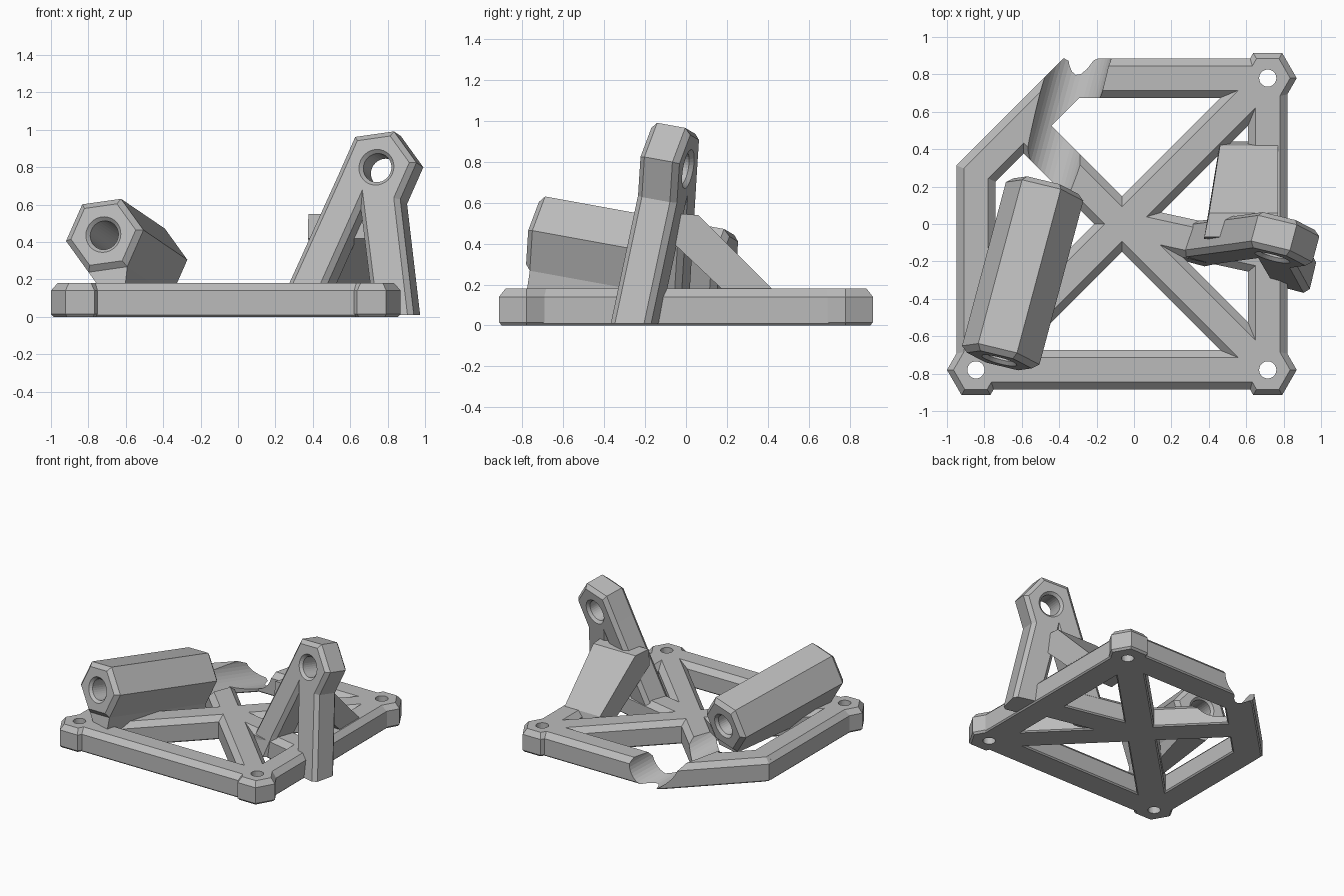
import bpy, bmesh, math
from mathutils import Vector, Matrix

cube = bpy.data.objects.get("Cube")
if cube:
    bpy.data.objects.remove(cube, do_unlink=True)

grey = bpy.data.materials.new("plain_grey")
grey.use_nodes = True
grey.diffuse_color = (0.5, 0.5, 0.5, 1)
grey.node_tree.nodes["Principled BSDF"].inputs["Base Color"].default_value = (0.5, 0.5, 0.5, 1)

# Shared tilted axis of both hinge eyes, with the plane across it
A = Vector((0.255, 0.952, -0.173)).normalized()
V = (Vector((0, 0, 1)) - A * A.z).normalized()
U = A.cross(V) * (1 if A.cross(V).x > 0 else -1)
X, Y, Z = Vector((1, 0, 0)), Vector((0, 1, 0)), Vector((0, 0, 1))
TUBE = Vector((-0.72, -0.73, 0.44))
EYE = Vector((0.74, -0.18, 0.80))
HEX_R, HEX_TURN = 0.215, math.radians(8)
TUBE_LEN = 0.98


def finish(bm, name):
    bmesh.ops.recalc_face_normals(bm, faces=bm.faces)
    mesh = bpy.data.meshes.new(name)
    bm.to_mesh(mesh)
    bm.free()
    mesh.materials.append(grey)
    obj = bpy.data.objects.new(name, mesh)
    bpy.context.collection.objects.link(obj)
    return obj


def prism(name, origin, u, v, along, points, length, chamfer=0, floor=None):
    """Extrude a profile, chamfer its two cap outlines, clip it at a floor."""
    bm = bmesh.new()
    rings = [[bm.verts.new(origin + u * p + v * q + along * t) for p, q in points]
             for t in (0, length)]
    caps = [bm.faces.new(r) for r in rings]
    n = len(points)
    for i in range(n):
        j = (i + 1) % n
        bm.faces.new((rings[0][i], rings[0][j], rings[1][j], rings[1][i]))
    bmesh.ops.recalc_face_normals(bm, faces=bm.faces)
    if chamfer:
        edges = list({e for c in caps for e in c.edges})
        bmesh.ops.bevel(bm, geom=edges, offset=chamfer, segments=1, affect='EDGES')
    if floor is not None:
        geom = bm.verts[:] + bm.edges[:] + bm.faces[:]
        cut = bmesh.ops.bisect_plane(bm, geom=geom, plane_co=(0, 0, floor),
                                     plane_no=(0, 0, 1), clear_inner=True)
        rim = [e for e in cut["geom_cut"] if isinstance(e, bmesh.types.BMEdge)]
        bmesh.ops.holes_fill(bm, edges=rim, sides=0)
    return finish(bm, name)


def loft(name, origin, u, v, along, stations, sides, turn=0):
    """Stack rings given as (distance, radius) along an axis."""
    bm = bmesh.new()
    rings = []
    for t, r in stations:
        angles = [turn + 2 * math.pi * i / sides for i in range(sides)]
        rings.append([bm.verts.new(origin + along * t + (u * math.cos(a) + v * math.sin(a)) * r)
                      for a in angles])
    bm.faces.new(rings[0])
    bm.faces.new(rings[-1])
    for lo, hi in zip(rings, rings[1:]):
        for i in range(sides):
            j = (i + 1) % sides
            bm.faces.new((lo[i], lo[j], hi[j], hi[i]))
    return finish(bm, name)


def join(parts, name):
    bm = bmesh.new()
    for p in parts:
        bm.from_mesh(p.data)
        bpy.data.objects.remove(p, do_unlink=True)
    return finish(bm, name)


def carve(obj, cutter):
    mod = obj.modifiers.new("carve", 'BOOLEAN')
    mod.operation, mod.solver, mod.object = 'DIFFERENCE', 'EXACT', cutter
    mod.use_self = True
    bpy.context.view_layer.objects.active = obj
    bpy.ops.object.modifier_apply(modifier=mod.name)


def hex_point(degrees):
    a = HEX_TURN + math.radians(degrees)
    return HEX_R * math.cos(a), HEX_R * math.sin(a)


def bore(origin, length):
    """Round hole cutter with a small countersink at both ends."""
    return loft("bore_cutter", origin, U, V, A,
                [(-0.03, 0.125), (0.02, 0.078), (length - 0.02, 0.078), (length + 0.03, 0.125)], 32)


# Frame bars with a chamfered top
H = 0.18
BAR = [(-0.105, 0.01), (-0.095, 0), (0.095, 0), (0.105, 0.01),
       (0.105, H - 0.04), (0.065, H), (-0.065, H), (-0.105, H - 0.04)]


def bar(start, end, name="bar"):
    a, b = Vector((*start, 0)), Vector((*end, 0))
    d = (b - a).normalized()
    return prism(name, a, Z.cross(d), Z, d, BAR, (b - a).length)


L, R, F, B = -0.845, 0.715, -0.78, 0.78
centre = (-0.065, 0)
cut_low, cut_high = (L, 0.27), (-0.335, B)
cut_mid = (-0.59, 0.525)
frame = [bar((L, F), (R, F)), bar((R, F), (R, B)), bar((R, B), cut_high),
         bar(cut_high, cut_low), bar(cut_low, (L, F)),
         bar((L, F), (R, B)), bar((R, F), cut_mid), bar(centre, (R, -0.17))]

# Mitre plugs that close the two blunt outer corners
for x, y in (cut_low, cut_high):
    frame.append(loft("mitre", Vector((x, y, 0)), X, Y, Z,
                      [(0, 0.1), (0.01, 0.113), (H - 0.04, 0.113), (H, 0.07)], 8, math.pi / 8))

# Hexagonal corner pads
PINS = [(L, F), (R, F), (R, B)]
for x, y in PINS:
    frame.append(loft("pad", Vector((x, y, 0)), X, Y, Z,
                      [(0, 0.14), (0.015, 0.155), (H - 0.04, 0.155), (H, 0.12)], 6))
base = join(frame, "base_frame")

# Screw holes and the round clearance channel behind the tube
for x, y in PINS:
    pin = loft("pin_cutter", Vector((x, y, 0)), X, Y, Z, [(-0.1, 0.046), (0.3, 0.046)], 24)
    carve(base, pin)
    bpy.data.objects.remove(pin, do_unlink=True)
channel = loft("channel_cutter", TUBE, U, V, A, [(TUBE_LEN, 0.16), (2.0, 0.16)], 40)
carve(base, channel)
bpy.data.objects.remove(channel, do_unlink=True)

# Hexagonal tube and the rib that carries it
tube = loft("hinge_tube", TUBE, U, V, A,
            [(0, HEX_R - 0.035), (0.03, HEX_R), (TUBE_LEN - 0.03, HEX_R),
             (TUBE_LEN, HEX_R - 0.035)], 6, HEX_TURN)
rib = prism("tube_rib", TUBE + A * 0.03, U, V, A,
            [hex_point(180), hex_point(300), (0.12, -0.36), (0.045, -0.36)],
            TUBE_LEN - 0.06, floor=0.06)
hole = bore(TUBE, TUBE_LEN)
carve(tube, hole)
carve(rib, hole)
bpy.data.objects.remove(hole, do_unlink=True)

# Two-legged upright with a hexagonal eye
outline = [hex_point(k) for k in (0, 60, 120, 180)]
outline += [(-0.50, -0.72), (-0.54, -0.95), (-0.36, -0.95), (-0.25, -0.63), (-0.083, -0.223),
            (-0.012, -0.63), (0.045, -0.95), (0.262, -0.95), hex_point(300)]
upright = prism("upright_arm", EYE, U, V, A, outline, 0.2, 0.028, floor=0.01)
hole = bore(EYE, 0.2)
carve(upright, hole)
bpy.data.objects.remove(hole, do_unlink=True)

# Sloping brace behind the upright
side = [(-0.07, 0.55), (0.06, 0.54), (0.42, 0.18), (0.44, 0.08), (0.28, 0.08), (-0.08, 0.42)]
brace = prism("rear_brace", Vector((0.46, 0, 0)), Y, Z, X, side, 0.31)
for v in brace.data.vertices:
    if v.co.x < 0.5:
        v.co.x -= 0.2 * max(0, 0.35 - v.co.y)
